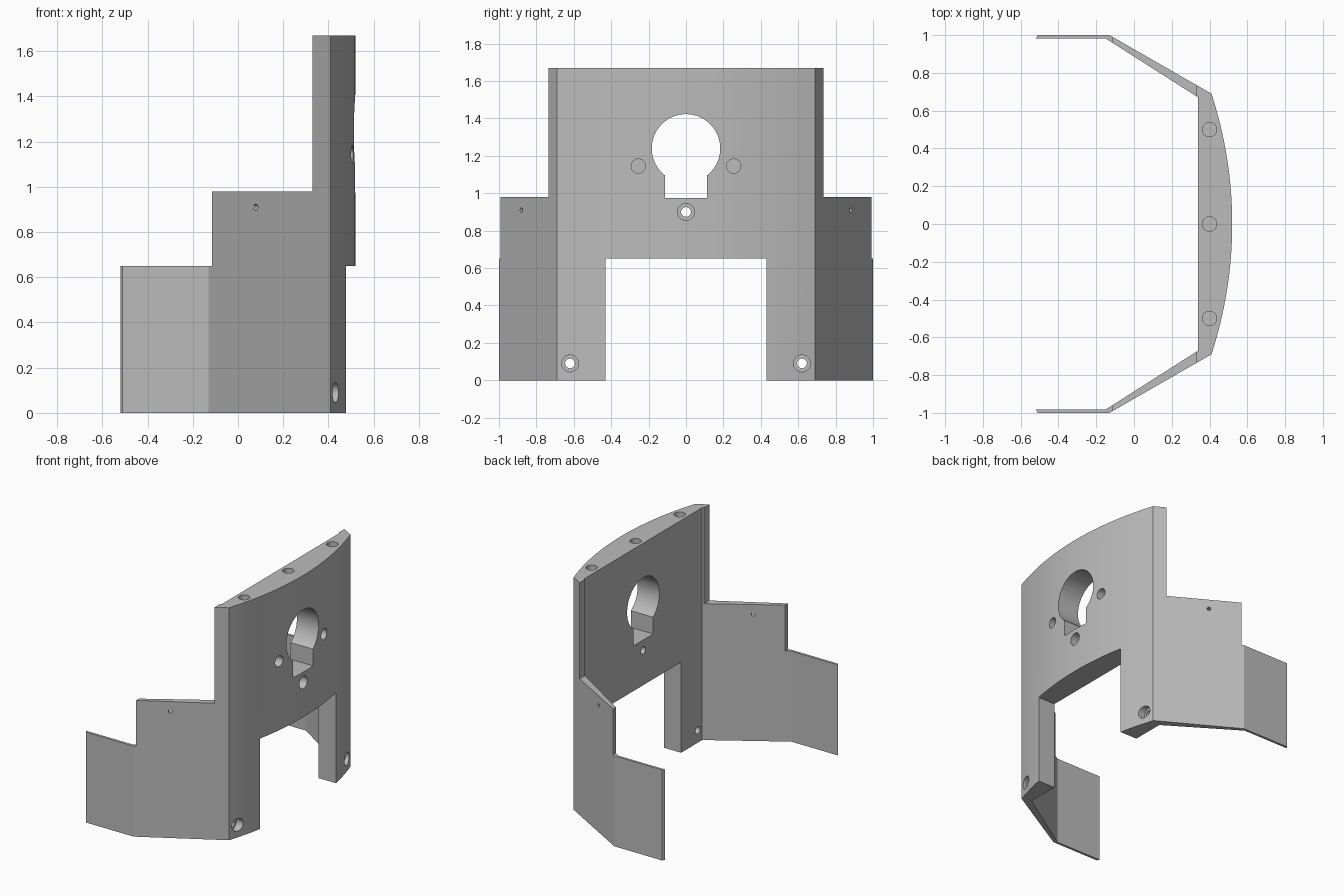
import bpy
import bmesh
import math
from mathutils import Vector

if "Cube" in bpy.data.objects:
    bpy.data.objects.remove(bpy.data.objects["Cube"], do_unlink=True)

grey = bpy.data.materials.new("plain_grey")
grey.use_nodes = True
grey.diffuse_color = (0.5, 0.5, 0.5, 1)
grey.node_tree.nodes["Principled BSDF"].inputs["Base Color"].default_value = (0.5, 0.5, 0.5, 1)

HEIGHT, WING_TOP, PLATE_TOP = 1.67, 0.98, 0.65


def add_object(name, bm):
    bmesh.ops.recalc_face_normals(bm, faces=bm.faces)
    mesh = bpy.data.meshes.new(name)
    bm.to_mesh(mesh)
    bm.free()
    mesh.materials.append(grey)
    obj = bpy.data.objects.new(name, mesh)
    bpy.context.collection.objects.link(obj)
    return obj


def prism(name, outline, height):
    bm = bmesh.new()
    base = bm.faces.new([bm.verts.new((x, y, 0)) for x, y in outline])
    grown = bmesh.ops.extrude_face_region(bm, geom=[base])
    top = [v for v in grown["geom"] if isinstance(v, bmesh.types.BMVert)]
    bmesh.ops.translate(bm, verts=top, vec=(0, 0, height))
    return add_object(name, bm)


def box(low, high):
    low, high = Vector(low), Vector(high)
    bm = bmesh.new()
    bmesh.ops.create_cube(bm, size=1)
    for v in bm.verts:
        v.co = (low + high) / 2 + v.co * (high - low)
    return add_object("box_cutter", bm)


def drill(start, end, radius, sides=32):
    start, end = Vector(start), Vector(end)
    axis = end - start
    bm = bmesh.new()
    bmesh.ops.create_cone(bm, cap_ends=True, segments=sides, radius1=radius,
                          radius2=radius, depth=axis.length)
    bmesh.ops.rotate(bm, verts=bm.verts, matrix=axis.to_track_quat("Z", "Y").to_matrix())
    bmesh.ops.translate(bm, verts=bm.verts, vec=(start + end) / 2)
    return add_object("drill_cutter", bm)


def cut(target, cutter):
    cutter.hide_render = True
    mod = target.modifiers.new("cut", "BOOLEAN")
    mod.operation = "DIFFERENCE"
    mod.solver = "EXACT"
    mod.object = cutter
    bpy.context.view_layer.objects.active = target
    bpy.ops.object.modifier_apply(modifier=mod.name)
    bpy.data.objects.remove(cutter, do_unlink=True)


# Plan outline: bowed outer face, folded wings and thin end plates
edge_x, edge_y, bow = 0.41, 0.69, 0.11
radius = (edge_y ** 2 + bow ** 2) / (2 * bow)
half_angle = math.asin(edge_y / radius)
steps = 48
arc = []
for i in range(steps + 1):
    a = half_angle * (2 * i / steps - 1)
    arc.append((edge_x + bow - radius + radius * math.cos(a), radius * math.sin(a)))
side = [(-0.13, 1.0), (-0.51, 1.0), (-0.52, 0.982), (-0.15, 0.982), (0.34, 0.67)]
outline = arc + side + [(x, -y) for x, y in reversed(side)]
shell = prism("curved_shell", outline, HEIGHT)

# Stepped tops of the wings and plates, and the opening between the legs
cut(shell, box((-1, -2, WING_TOP), (0.33, 2, 2)))
cut(shell, box((-1, -2, PLATE_TOP), (-0.115, 2, 2)))
cut(shell, box((0.2, -0.43, -1), (1, 0.43, PLATE_TOP)))

# Keyhole window
cut(shell, drill((0.2, 0, 1.24), (0.7, 0, 1.24), 0.183, 64))
cut(shell, box((0.2, -0.112, 0.975), (0.7, 0.112, 1.2)))

# Counterbored screw holes
for y, z in ((0, 0.9), (-0.62, 0.09), (0.62, 0.09)):
    cut(shell, drill((0.2, y, z), (0.7, y, z), 0.026))
    cut(shell, drill((0.39, y, z), (0.7, y, z), 0.045))

# Blind holes in the outer face and the top edge
for y in (-0.255, 0.255):
    cut(shell, drill((0.41, y, 1.145), (0.7, y, 1.145), 0.038))
for y in (-0.5, 0, 0.5):
    cut(shell, drill((0.4, y, HEIGHT - 0.12), (0.4, y, HEIGHT + 0.1), 0.038))

# Small holes square to the wings
for s in (-1, 1):
    mid = Vector((0.07, s * 0.865, 0.91))
    normal = Vector((0.5, s * 0.866, 0)) * 0.12
    cut(shell, drill(mid - normal, mid + normal, 0.013, 16))

bpy.ops.object.select_all(action="DESELECT")
shell.select_set(True)
bpy.context.view_layer.objects.active = shell
bpy.ops.object.shade_smooth_by_angle(angle=math.radians(25))
